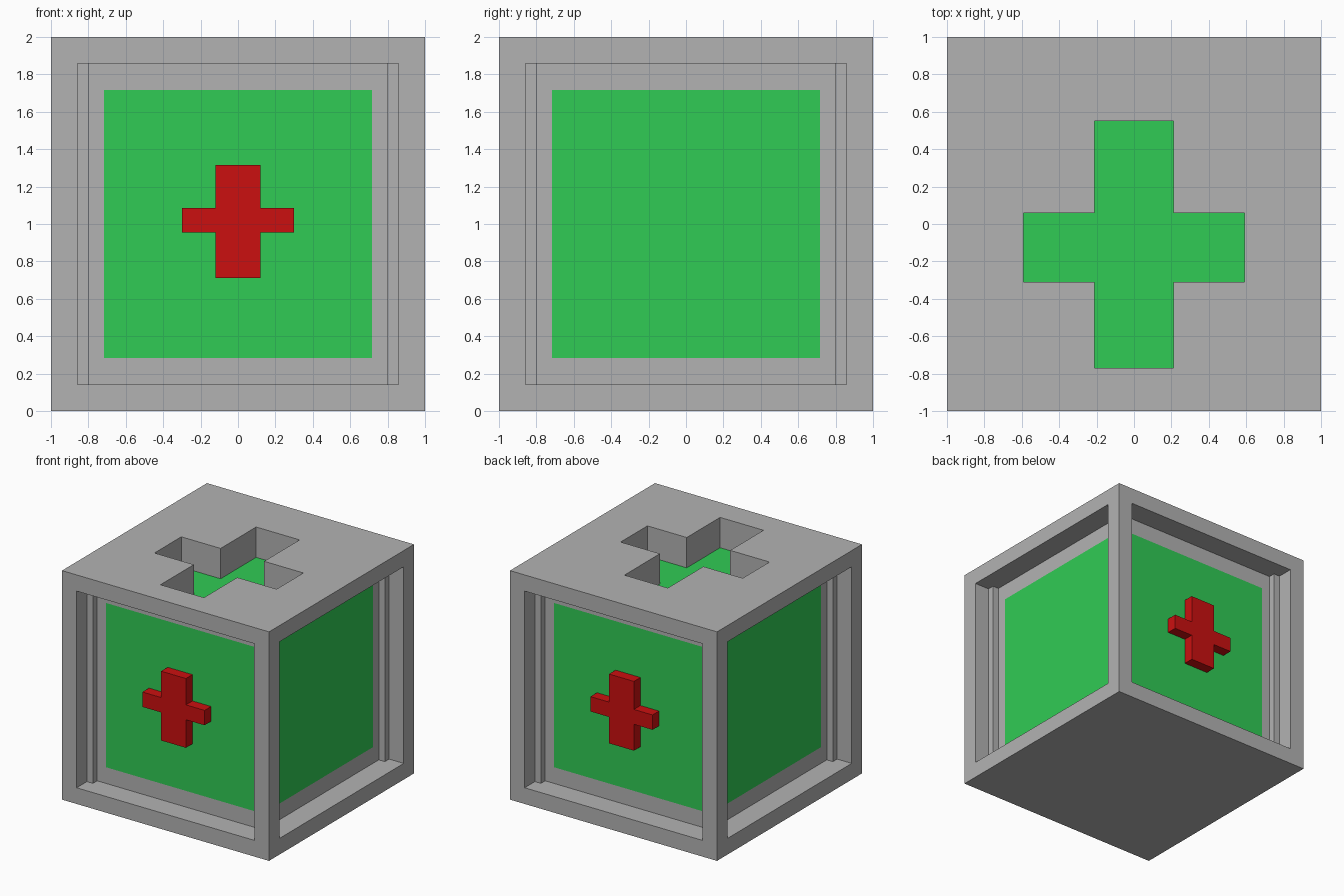
import bpy, bmesh
from mathutils import Matrix, Vector

if "Cube" in bpy.data.objects:
    bpy.data.objects.remove(bpy.data.objects["Cube"])


def material(name, colour):
    m = bpy.data.materials.new(name)
    m.diffuse_color = colour
    m.use_nodes = True
    m.node_tree.nodes["Principled BSDF"].inputs["Base Color"].default_value = m.diffuse_color
    return m


grey = material("grey", (0.45, 0.45, 0.45, 1))
green = material("green", (0.03, 0.6, 0.09, 1))
red = material("red", (0.6, 0.005, 0.005, 1))


def cross_outline(half_arm, arm_lo, arm_hi, half_post, post_lo, post_hi):
    """Twelve corners of a plus shape, counter-clockwise."""
    a, p = half_arm, half_post
    return [(-p, post_lo), (p, post_lo), (p, arm_lo), (a, arm_lo), (a, arm_hi), (p, arm_hi),
            (p, post_hi), (-p, post_hi), (-p, arm_hi), (-a, arm_hi), (-a, arm_lo), (-p, arm_lo)]


def finish(bm, name, mats):
    mesh = bpy.data.meshes.new(name)
    bm.to_mesh(mesh)
    bm.free()
    for m in mats:
        mesh.materials.append(m)
    obj = bpy.data.objects.new(name, mesh)
    bpy.context.collection.objects.link(obj)
    return obj


def walls(bm, ring_a, ring_b):
    n = len(ring_a)
    for i in range(n):
        j = (i + 1) % n
        bm.faces.new((ring_a[i], ring_a[j], ring_b[j], ring_b[i]))


# Crate body
bm = bmesh.new()
bmesh.ops.create_cube(bm, size=2, matrix=Matrix.Translation((0, 0, 1)))
bm.normal_update()

# Recessed sides, each with a green square on the recess floor
for face in [f for f in bm.faces if abs(f.normal.z) < 0.5]:
    for thickness, depth in ((0.2, 0), (0, -0.2), (0.2, 0)):
        bmesh.ops.inset_individual(bm, faces=[face], thickness=thickness, depth=depth)
        bm.normal_update()
    face.material_index = 1

# Top with a cross-shaped well and green floor
top = next(f for f in bm.faces if f.normal.z > 0.5 and f.calc_center_median().z > 1.99)
rim_edges = list(top.edges)
bmesh.ops.delete(bm, geom=[top], context='FACES_ONLY')
outline = cross_outline(0.59, -0.31, 0.06, 0.21, -0.77, 0.55)
upper = [bm.verts.new((x, y, 2)) for x, y in outline]
lower = [bm.verts.new((x, y, 1.735)) for x, y in outline]
walls(bm, upper, lower)
bm.faces.new(lower).material_index = 1
hole_edges = [bm.edges.get((upper[i - 1], upper[i])) for i in range(12)]
bmesh.ops.triangle_fill(bm, use_beauty=True, edges=rim_edges + hole_edges, normal=Vector((0, 0, 1)))
bmesh.ops.recalc_face_normals(bm, faces=bm.faces)
finish(bm, "crate_body", [grey, green])

# Raised red crosses, the back one being the front one turned over the x axis
outline = cross_outline(0.3, -0.045, 0.085, 0.12, -0.29, 0.315)
for name, s in (("front_cross", 1), ("back_cross", -1)):
    bm = bmesh.new()
    face_ring = [bm.verts.new((x, -0.89 * s, 1 + z * s)) for x, z in outline]
    base_ring = [bm.verts.new((x, -0.8 * s, 1 + z * s)) for x, z in outline]
    bm.faces.new(face_ring)
    walls(bm, base_ring, face_ring)
    finish(bm, name, [red])
